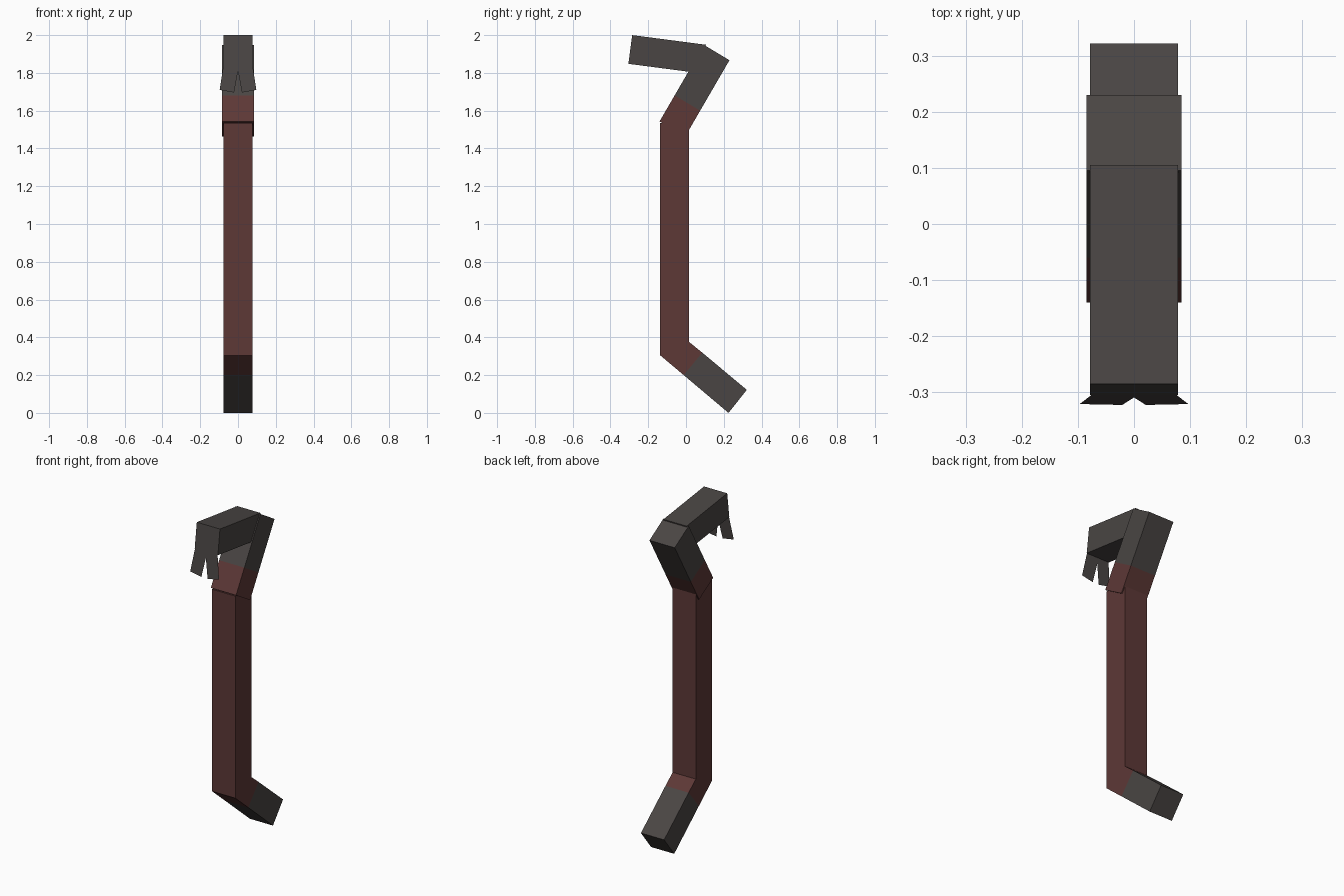
import bpy
import bmesh

if "Cube" in bpy.data.objects:
    bpy.data.objects.remove(bpy.data.objects["Cube"])


def material(name, rgb):
    m = bpy.data.materials.new(name)
    m.diffuse_color = (*rgb, 1.0)
    m.use_nodes = True
    m.node_tree.nodes["Principled BSDF"].inputs["Base Color"].default_value = m.diffuse_color
    return m


red = material("dark_red", (0.110, 0.040, 0.037))
grey = material("dark_grey", (0.068, 0.060, 0.057))


def finish(name, bm, mat):
    mesh = bpy.data.meshes.new(name)
    bm.to_mesh(mesh)
    bm.free()
    mesh.materials.append(mat)
    obj = bpy.data.objects.new(name, mesh)
    bpy.context.collection.objects.link(obj)
    return obj


def bar(name, profile, half_width, mat, open_edges=()):
    """Side profile (y, z) spread across x; open_edges skips walls buried at joints."""
    bm = bmesh.new()
    left = [bm.verts.new((-half_width, y, z)) for y, z in profile]
    right = [bm.verts.new((half_width, y, z)) for y, z in profile]
    bm.faces.new(left)
    bm.faces.new(right[::-1])
    n = len(profile)
    for i in range(n):
        if i not in open_edges:
            j = (i + 1) % n
            bm.faces.new((left[i], right[i], right[j], left[j]))
    bmesh.ops.recalc_face_normals(bm, faces=bm.faces)
    return finish(name, bm, mat)


W, NECK_W = 0.078, 0.085

# Straight shaft, mitred where it meets the bent handle
bar("shaft", [(-0.137, 0.305), (0.017, 0.375), (0.017, 1.535), (-0.137, 1.535)],
    W, red, open_edges=(0,))

# Bent handle: red joint and grey grip
bar("handle_joint", [(-0.137, 0.305), (-0.012, 0.2), (0.086, 0.319), (0.017, 0.375)],
    W, red, open_edges=(1, 3))
bar("handle_grip", [(-0.012, 0.2), (0.225, 0.0), (0.322, 0.122), (0.086, 0.319)],
    W, grey, open_edges=(3,))

# Slanted neck, slightly wider than the shaft: red below, grey above
bar("neck_lower", [(-0.14, 1.543), (-0.005, 1.462), (0.075, 1.600), (-0.060, 1.681)],
    NECK_W, red, open_edges=(2,))
bar("neck_upper", [(-0.060, 1.681), (0.075, 1.600), (0.23, 1.867), (0.095, 1.948)],
    NECK_W, grey, open_edges=(0,))

# Head reaching forward
bar("head", [(-0.285, 2.0), (-0.305, 1.848), (0.085, 1.797), (0.105, 1.949)], W, grey)

# Two flat claw prongs splayed out below the head's front face
bm = bmesh.new()
for s in (-1, 1):
    pts = [(0, 1.848), (0, 1.812), (0.021, 1.696), (0.097, 1.710), (0.076, 1.848)]
    verts = [bm.verts.new((s * x, -0.305 - (1.848 - z) * 0.115, z)) for x, z in pts]
    bm.faces.new(verts if s > 0 else verts[::-1])
finish("claw_prongs", bm, grey)
